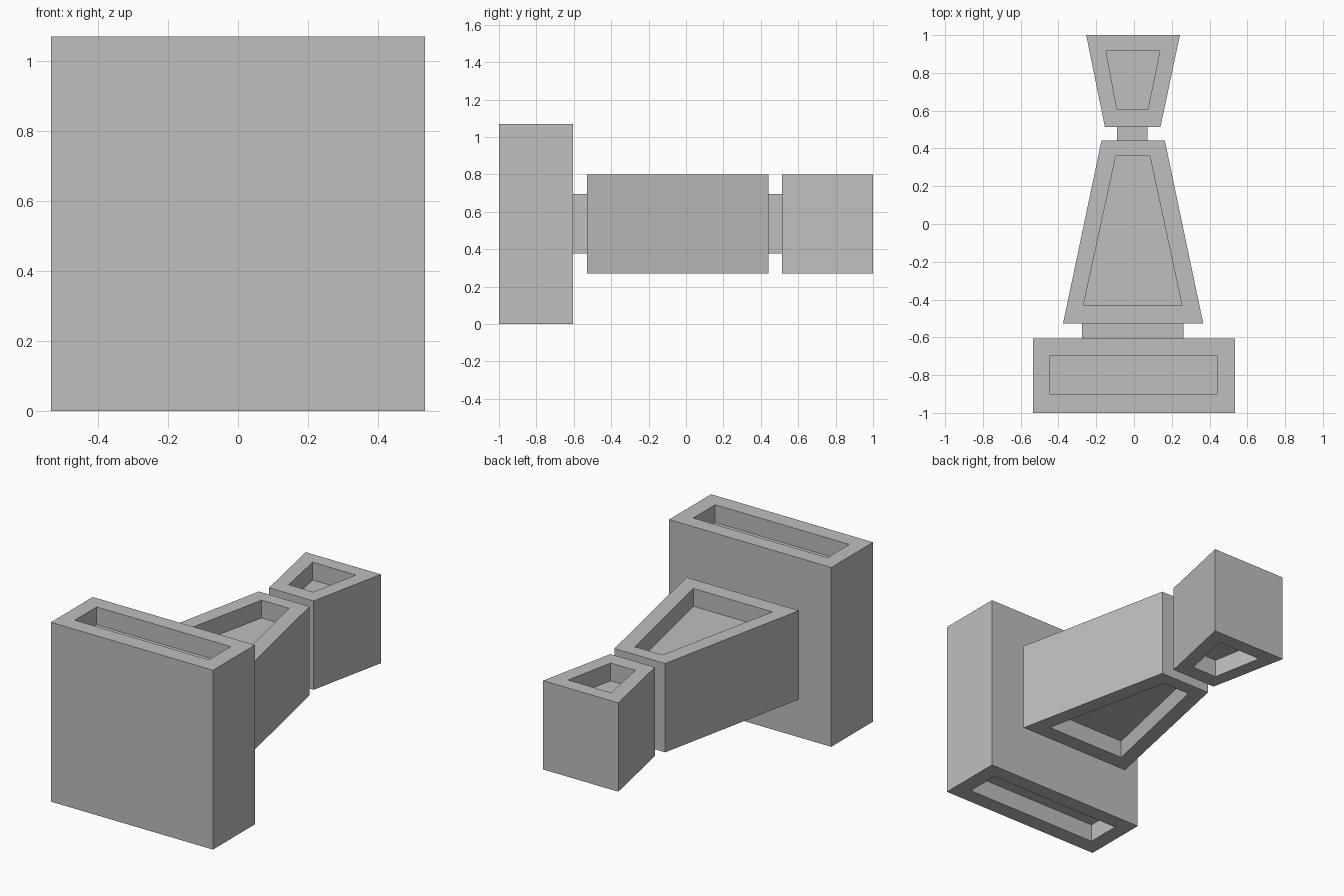
import bpy
import bmesh

if "Cube" in bpy.data.objects:
    bpy.data.objects.remove(bpy.data.objects["Cube"])

Z_MID = 0.535          # every part is mirrored about this height
POCKET_DEPTH = 0.106

grey = bpy.data.materials.new("plain grey")
grey.diffuse_color = (0.52, 0.52, 0.52, 1)
grey.use_nodes = True
grey.node_tree.nodes["Principled BSDF"].inputs["Base Color"].default_value = grey.diffuse_color


def trapezoid(y0, xl0, xr0, y1, xl1, xr1):
    """Counter-clockwise outline from the front edge (y0) to the back edge (y1)."""
    return [(xl0, y0), (xr0, y0), (xr1, y1), (xl1, y1)]


def block(name, half_height, outline, pocket=None):
    """Upright prism, with an optional pocket sunk into both its top and bottom."""
    bm = bmesh.new()

    def ring(points, z):
        return [bm.verts.new((x, y, z)) for x, y in points]

    def bridge(a, b):
        for i in range(len(a)):
            j = (i + 1) % len(a)
            bm.faces.new((a[i], a[j], b[j], b[i]))

    rims = []
    for side in (-1, 1):
        z = Z_MID + side * half_height
        rim = ring(outline, z)
        rims.append(rim)
        floor = rim
        if pocket:
            lip = ring(pocket, z)
            floor = ring(pocket, z - side * POCKET_DEPTH)
            bridge(rim, lip)
            bridge(lip, floor)
        bm.faces.new(floor)
    bridge(*rims)
    bmesh.ops.recalc_face_normals(bm, faces=bm.faces)

    mesh = bpy.data.meshes.new(name)
    bm.to_mesh(mesh)
    bm.free()
    mesh.materials.append(grey)
    obj = bpy.data.objects.new(name, mesh)
    bpy.context.collection.objects.link(obj)
    return obj


# Large rectangular head at the front
block("front_head", 0.535,
      trapezoid(-1.0, -0.535, 0.535, -0.605, -0.535, 0.535),
      trapezoid(-0.903, -0.445, 0.44, -0.697, -0.445, 0.44))

# Tapered body, narrowing towards the back
block("tapered_body", 0.265,
      trapezoid(-0.528, -0.376, 0.367, 0.442, -0.172, 0.163),
      trapezoid(-0.432, -0.268, 0.254, 0.36, -0.096, 0.084))

# Flared tail, widening towards the back
block("flared_tail", 0.265,
      trapezoid(0.513, -0.154, 0.14, 1.0, -0.253, 0.243),
      trapezoid(0.606, -0.09, 0.073, 0.916, -0.148, 0.137))

# Plain necks joining the three blocks
block("front_neck", 0.159,
      trapezoid(-0.605, -0.275, 0.262, -0.528, -0.275, 0.262))
block("rear_neck", 0.159,
      trapezoid(0.442, -0.09, 0.071, 0.513, -0.09, 0.071))
